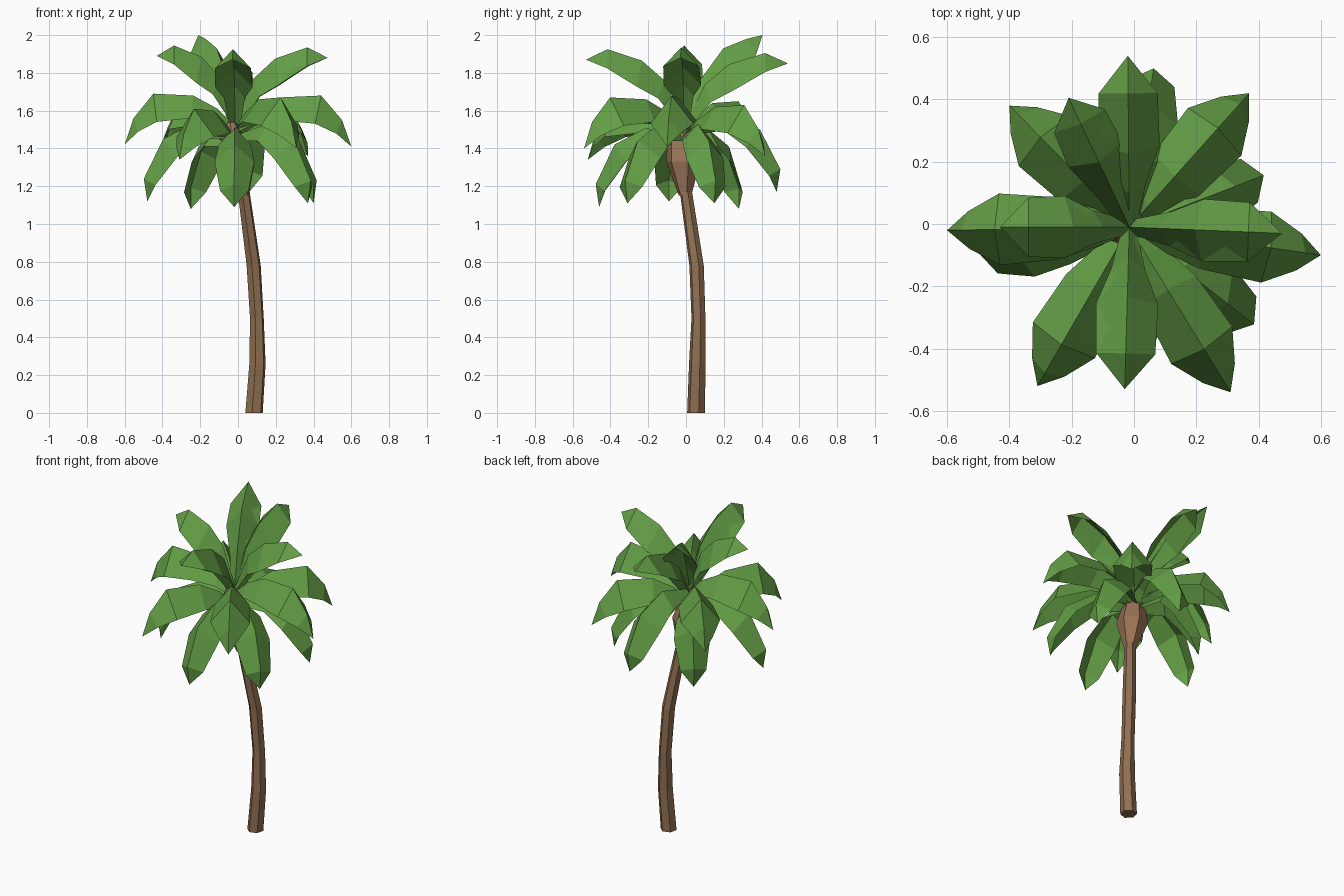
import bpy, bmesh, math
from mathutils import Vector

if "Cube" in bpy.data.objects:
    bpy.data.objects.remove(bpy.data.objects["Cube"])


def material(name, rgb):
    m = bpy.data.materials.new(name)
    m.diffuse_color = (*rgb, 1)
    m.use_nodes = True
    m.node_tree.nodes["Principled BSDF"].inputs["Base Color"].default_value = m.diffuse_color
    return m


GREEN = material("leaf green", (0.125, 0.34, 0.06))
BARK = material("bark brown", (0.28, 0.16, 0.083))
HEART = material("crown brown", (0.31, 0.168, 0.092))


def loft(name, rings, mat):
    """Skin a list of equal-length point rings into a closed flat-faced solid."""
    bm = bmesh.new()
    loops = [[bm.verts.new(p) for p in ring] for ring in rings]
    n = len(loops[0])
    for a, b in zip(loops, loops[1:]):
        for i in range(n):
            j = (i + 1) % n
            bm.faces.new((a[i], a[j], b[j], b[i]))
    bm.faces.new(loops[0][::-1])
    bm.faces.new(loops[-1])
    bmesh.ops.remove_doubles(bm, verts=bm.verts, dist=0.0005)
    bmesh.ops.recalc_face_normals(bm, faces=bm.faces)
    me = bpy.data.meshes.new(name)
    bm.to_mesh(me)
    bm.free()
    me.materials.append(mat)
    ob = bpy.data.objects.new(name, me)
    bpy.context.collection.objects.link(ob)


def column(name, path, mat, sides=6, turn=0.3):
    """Polygonal tube; path entries are x, y, z, radius."""
    loft(name, [[(x + r * math.cos(turn + math.tau * i / sides),
                  y + r * math.sin(turn + math.tau * i / sides), z)
                 for i in range(sides)] for x, y, z, r in path], mat)


# Curved trunk and the swollen heart under the leaves
column("trunk", [(.085, .053, 0, .048), (.103, .06, .26, .045), (.1, .066, .5, .038),
                 (.083, .056, .78, .039), (.03, .0, 1.17, .033)], BARK)
column("crown_heart", [(.025, -.005, 1.15, .034), (.0, -.015, 1.33, .092),
                       (-.02, -.03, 1.44, .07), (-.035, -.03, 1.54, .02)], HEART)

# Leaf profiles: fraction along leaf, ridge height above tip, half width, fold depth
UPPER = [(0, -.34, .025, .03), (.2, -.11, .055, .10), (.43, -.005, .10, .14),
         (.78, .055, .095, .10), (1, 0, 0, 0)]
RISING = [(0, -.44, .025, .03), (.2, -.24, .05, .09), (.5, -.07, .095, .13),
          (.8, -.02, .09, .09), (1, 0, 0, 0)]
MIDDLE = [(0, .10, .025, .03), (.16, .19, .06, .07), (.38, .26, .10, .12),
          (.74, .27, .115, .15), (.92, .14, .06, .075), (1, 0, 0, 0)]
LOWER = [(0, .36, .025, .03), (.45, .42, .085, .09), (.82, .33, .105, .11),
         (1.04, .12, .075, .06), (1, 0, 0, 0)]


def leaf(name, tip, profile, lean):
    """Folded leaf with a raised ridge, running from the crown out to its tip."""
    base = Vector((-.015, -.01, 0))
    end = Vector((tip[0], tip[1], 0))
    out = (end - base).normalized()
    side = Vector((-out.y, out.x, 0))
    pts = [(base.lerp(end, t) + Vector((0, 0, tip[2] + h)), w, d) for t, h, w, d in profile]
    rings = []
    for i, (p, w, d) in enumerate(pts):
        along = (pts[min(i + 1, len(pts) - 1)][0] - pts[max(i - 1, 0)][0]).normalized()
        up = side.cross(along) * -1
        # folds hang between straight down and square to the leaf
        up = (up * lean + Vector((0, 0, 1 - lean))).normalized()
        rings.append([p, p + side * w - up * d, p - up * .3 * d, p - side * w - up * d])
    loft(name, rings, GREEN)


TIERS = {
    "upper_leaf": (UPPER, .35, [(-.02, .54, 1.85), (.475, -.03, 1.88),
                                (-.03, -.53, 1.87), (-.43, -.01, 1.89)]),
    "rising_leaf": (RISING, .35, [(-.21, .405, 2.0)]),
    "middle_leaf": (MIDDLE, .3, [(-.6, -.02, 1.42), (.6, -.1, 1.41), (-.31, -.52, 1.34),
                                 (.31, -.54, 1.40), (.37, .42, 1.36), (-.4, .38, 1.38)]),
    "lower_leaf": (LOWER, .7, [(-.48, -.09, 1.12), (-.02, -.46, 1.09), (.37, -.31, 1.11),
                               (.40, .15, 1.11), (.06, .48, 1.17), (-.25, .28, 1.08)]),
}
for label, (profile, lean, tips) in TIERS.items():
    for k, tip in enumerate(tips):
        leaf(f"{label}_{k + 1}", tip, profile, lean)
